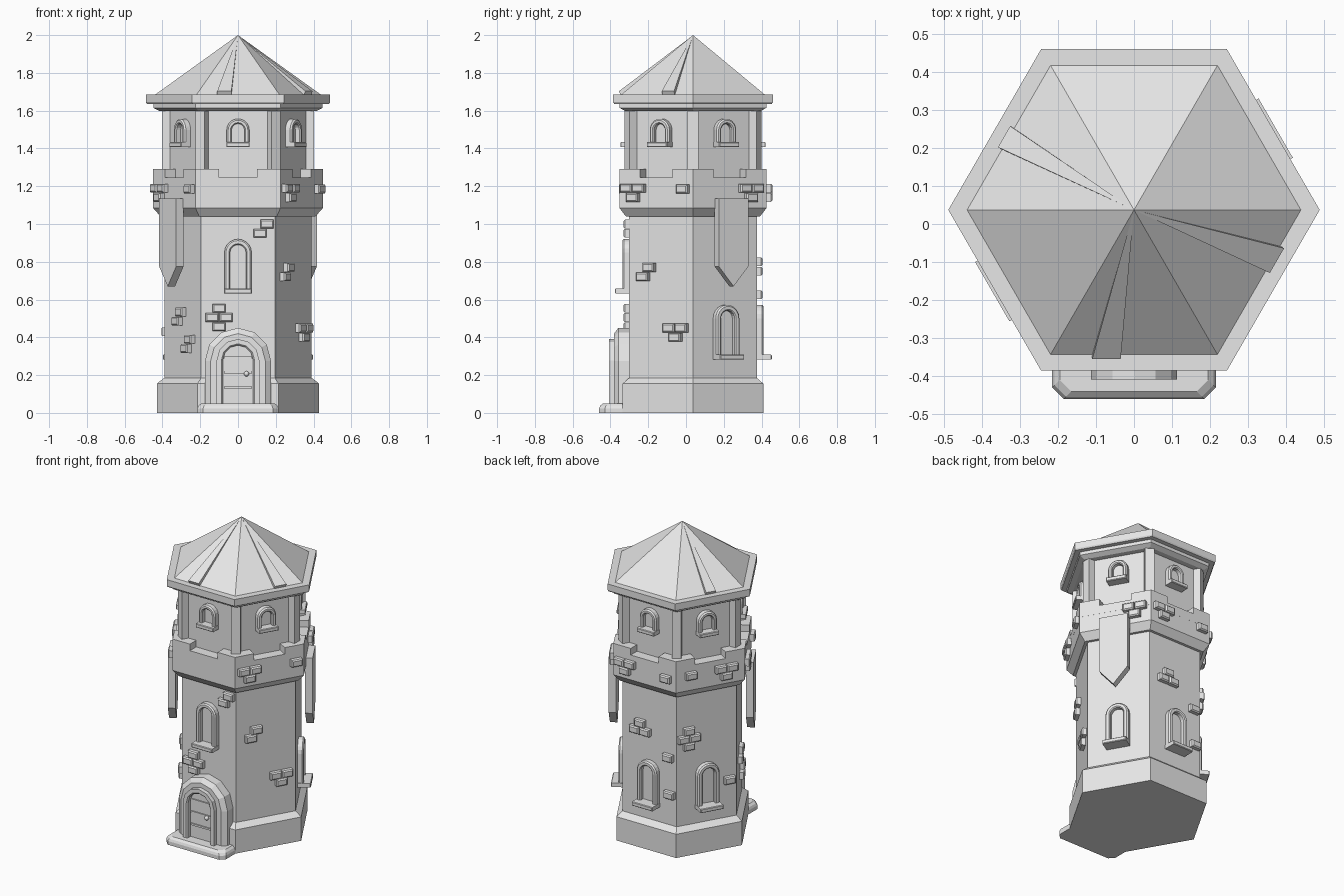
import bpy, bmesh, math
from mathutils import Vector

cube = bpy.data.objects.get("Cube")
if cube:
    bpy.data.objects.remove(cube)

stone = bpy.data.materials.new("grey_stone")
stone.use_nodes = True
GREY = (0.8, 0.8, 0.8, 1)
stone.diffuse_color = GREY
stone.node_tree.nodes["Principled BSDF"].inputs["Base Color"].default_value = GREY

CENTRE = Vector((0, 0.037, 0))
SIDES = [-90, -30, 30, 90, 150, 210]
FRONT = -90
SHAFT, CROWN, ROOM = 0.338, 0.39, 0.325   # wall distances from the axis


def finish(name, bm):
    bmesh.ops.recalc_face_normals(bm, faces=bm.faces)
    mesh = bpy.data.meshes.new(name)
    bm.to_mesh(mesh)
    bm.free()
    obj = bpy.data.objects.new(name, mesh)
    mesh.materials.append(stone)
    bpy.context.collection.objects.link(obj)
    return obj


def loft(name, loops, closed=True, caps=True, wrap=False):
    """Skin a row of equal point loops."""
    bm = bmesh.new()
    rows = [[bm.verts.new(p) for p in loop] for loop in loops]
    pairs = list(zip(rows, rows[1:])) + ([(rows[-1], rows[0])] if wrap else [])
    n = len(rows[0])
    for a, b in pairs:
        for i in range(n if closed else n - 1):
            j = (i + 1) % n
            bm.faces.new((a[i], a[j], b[j], b[i]))
    if caps:
        bm.faces.new(rows[0])
        bm.faces.new(rows[-1])
    return finish(name, bm)


def on_side(angle, u, d, z):
    """Point on a tower side: u along the wall, d out from the axis."""
    a = math.radians(angle)
    c, s = math.cos(a), math.sin(a)
    return CENTRE + Vector((c * d - s * u, s * d + c * u, z))


def hexagon(r, z):
    return [CENTRE + Vector((r * math.cos(k * math.pi / 3), r * math.sin(k * math.pi / 3), z))
            for k in range(6)]


def hex_tower(name, profile):
    return loft(name, [hexagon(r, z) for r, z in profile])


def plate(name, angle, outline, d0, d1):
    return loft(name, [[on_side(angle, u, d, z) for u, z in outline] for d in (d0, d1)])


def block(name, angle, u, z, w, h, d0, d1, taper=0.0):
    def rect(t, d):
        return [on_side(angle, u + i * (w / 2 - t), d, z + j * (h / 2 - t))
                for i, j in ((-1, -1), (1, -1), (1, 1), (-1, 1))]
    return loft(name, [rect(0, d0), rect(0, d1 - taper), rect(taper, d1)])


def arch(w, bottom, spring, steps=10):
    curve = [(-w * math.cos(math.pi * k / steps), spring + w * math.sin(math.pi * k / steps))
             for k in range(steps + 1)]
    return [(-w, bottom)] + curve + [(w, bottom)]


def arch_frame(name, angle, bottom, spring, section, steps=10):
    loops = [[on_side(angle, u, d, z) for u, z in arch(w, bottom, spring, steps)]
             for w, d in section]
    return loft(name, loops, closed=False, caps=False, wrap=True)


def window(name, angle, wall, bottom, spring, outer, inner, sill_out):
    arch_frame(name + "_frame", angle, bottom, spring,
               [(outer, wall - 0.01), (outer, wall + 0.028), (outer - 0.008, wall + 0.036),
                (inner + 0.006, wall + 0.036), (inner, wall + 0.03), (inner, wall - 0.01)])
    plate(name + "_pane", angle, arch(inner + 0.003, bottom, spring), wall - 0.01, wall + 0.006)
    block(name + "_sill", angle, 0, bottom - 0.01, outer * 2 + 0.004, 0.026,
          wall - 0.01, wall + sill_out, 0.004)


# Tower body, upper room and eaves
hex_tower("tower_body", [(0.43, 0), (0.43, 0.155), (0.397, 0.18), (0.39, 0.185), (0.39, 1.04),
                         (0.41, 1.04), (0.45, 1.085), (0.45, 1.2)])
hex_tower("upper_room", [(0.375, 1.19), (0.375, 1.61)])
hex_tower("eave_trim", [(0.415, 1.598), (0.448, 1.615), (0.448, 1.64)])
hex_tower("roof_slab", [(0.482, 1.636), (0.488, 1.645), (0.488, 1.685)])

# Pointed roof
bm = bmesh.new()
rim = [bm.verts.new(p) for p in hexagon(0.44, 1.684)]
apex = bm.verts.new(CENTRE + Vector((0, 0, 2)))
bm.faces.new(rim)
for k in range(6):
    bm.faces.new((rim[k], rim[(k + 1) % 6], apex))
finish("roof", bm)

# Tapered roof battens
for angle, u0, u1 in ((-90, -0.11, -0.035), (-30, 0.035, 0.11), (150, -0.028, 0.036)):
    low = [on_side(angle, u, 0.381, 1.68) for u in (u0, u1)] + [on_side(angle, 0, 0, 1.985)]
    top = [on_side(angle, u, 0.392, 1.703) for u in (u0, u1)] + [on_side(angle, 0, 0, 1.999)]
    loft("roof_batten", [low, top])

# Parapet with a notch in every side, and corner posts
SLOPE = math.tan(math.pi / 6)
IN = 0.325
for angle in SIDES:
    def ring_part(name, u_out, u_in, v_out, v_in, z0, z1):
        loft(name, [[on_side(angle, u, d, z) for u, d in
                     ((u_out, CROWN), (v_out, CROWN), (v_in, IN), (u_in, IN))] for z in (z0, z1)])
    end_out, end_in = CROWN * SLOPE, IN * SLOPE
    ring_part("parapet_wall", -end_out, -end_in, end_out, end_in, 1.19, 1.247)
    for s in (-1, 1):
        ring_part("merlon", s * 0.1, s * 0.1, s * end_out, s * end_in, 1.247, 1.29)
    block("corner_post", angle + 30, 0, 1.4, 0.056, 0.42, 0.348, 0.403)

# Windows
window("tall_window", FRONT, SHAFT, 0.655, 0.848, 0.072, 0.042, 0.075)
for angle in (30, 90, 150):
    window("low_window", angle, SHAFT, 0.305, 0.5, 0.072, 0.042, 0.08)
for angle in SIDES:
    window("upper_window", angle, ROOM, 1.43, 1.497, 0.06, 0.034, 0.06)

# Doorway
arch_frame("door_outer_arch", FRONT, 0.03, 0.275,
           [(0.175, 0.33), (0.175, 0.395), (0.145, 0.418), (0.1, 0.418), (0.1, 0.33)], 6)
arch_frame("door_inner_arch", FRONT, 0.03, 0.278,
           [(0.113, 0.34), (0.113, 0.445), (0.088, 0.445), (0.08, 0.437), (0.08, 0.34)], 6)
plate("door", FRONT, arch(0.083, 0.03, 0.278, 6), 0.34, 0.412)
for z in (0.135, 0.215, 0.295):
    block("door_band", FRONT, 0, z, 0.15, 0.012, 0.41, 0.42)
for z in (0.175, 0.255):
    block("door_plank", FRONT, 0, z, 0.15, 0.064, 0.41, 0.416)
bpy.ops.mesh.primitive_uv_sphere_add(segments=12, ring_count=8, radius=0.014,
                                     location=on_side(FRONT, 0.045, 0.425, 0.207))
knob = bpy.context.object
knob.name = "door_knob"
knob.data.materials.append(stone)
bpy.ops.object.shade_smooth()

# Door step with clipped corners and an eased top
def step_loop(t, z):
    w, d = 0.215 - t, 0.497 - t
    pts = [(-w, 0.34), (-w, d - 0.03), (-w + 0.03, d), (w - 0.03, d), (w, d - 0.03), (w, 0.34)]
    return [on_side(FRONT, u, dd, z) for u, dd in pts]
loft("door_step", [step_loop(0, 0), step_loop(0, 0.024), step_loop(0.006, 0.038),
                   step_loop(0.02, 0.05)])

# Hanging banners
for angle in (30, 210):
    plate("banner", angle, [(-0.09, 1.135), (-0.09, 0.775), (0, 0.67), (0.09, 0.775), (0.09, 1.135)],
          0.385, 0.43)

# Raised bricks: cluster patterns as offsets in brick widths and courses
PATTERNS = {
    "single": [(0, 0)],
    "pair": [(0.25, 0.5), (-0.25, -0.5)],
    "vee": [(-0.5, 0.5), (0.5, 0.5), (0, -0.5)],
    "heap": [(0, 0.5), (-0.5, -0.5), (0.5, -0.5)],
    "cross": [(0, 1), (-0.5, 0), (0.5, 0), (0, -1)],
}
SHAFT_BRICKS = [
    (-90, "cross", -0.1, 0.505), (-90, "pair", 0.135, 0.975),
    (-30, "pair", -0.085, 0.745), (-30, "vee", 0.095, 0.425),
    (90, "heap", -0.06, 0.775), (90, "single", 0.14, 0.625), (90, "single", 0.15, 0.385),
    (150, "cross", -0.12, 0.75), (150, "single", 0.145, 0.43),
    (210, "pair", -0.02, 0.51), (210, "pair", 0.075, 0.365),
]
CROWN_BRICKS = [
    (-30, "vee", -0.135, 1.165), (-30, "single", 0.17, 1.185),
    (30, "vee", 0.125, 1.165), (90, "vee", -0.135, 1.165), (90, "single", 0.16, 1.165),
    (150, "vee", 0.1, 1.165), (150, "single", -0.13, 1.185),
    (210, "vee", -0.14, 1.165), (210, "single", 0.18, 1.185),
]
for wall, bricks in ((SHAFT, SHAFT_BRICKS), (CROWN, CROWN_BRICKS)):
    for angle, pattern, u, z in bricks:
        for i, j in PATTERNS[pattern]:
            block("brick", angle, u + i * 0.074, z + j * 0.049, 0.07, 0.046,
                  wall - 0.01, wall + 0.03, 0.007)
